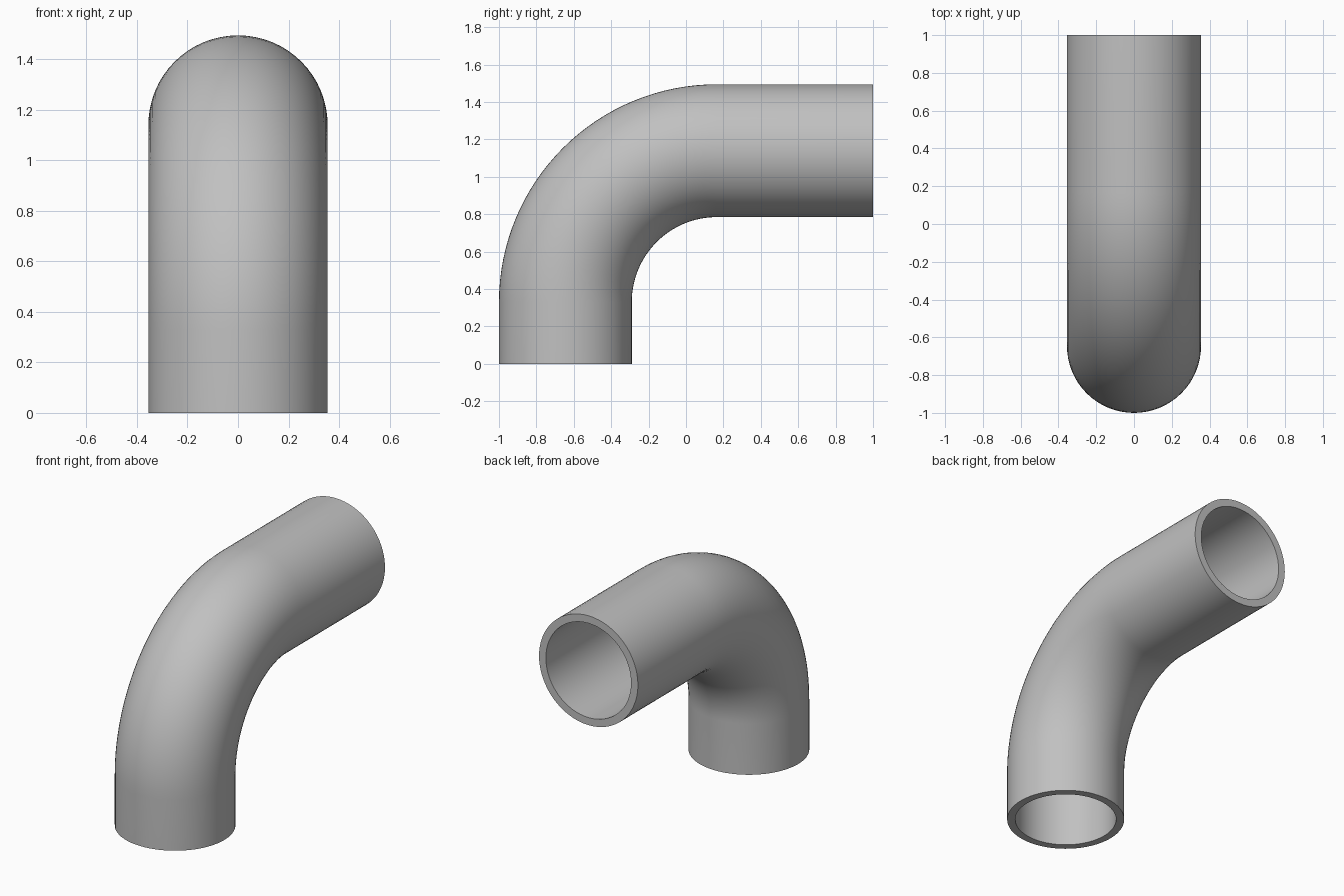
import bpy, bmesh
from math import sin, cos, pi, radians
from mathutils import Vector

cube = bpy.data.objects.get("Cube")
if cube:
    bpy.data.objects.remove(cube, do_unlink=True)

OUTER, INNER = 0.355, 0.306      # pipe radii
LEG_Y, ARM_Z = -0.645, 1.14      # centre lines of the two straight runs
BEND = 0.81                      # centre-line radius of the elbow
SIDES, STEPS = 64, 32

# Plain grey material
grey = bpy.data.materials.new("pipe grey")
grey.use_nodes = True
colour = (0.53, 0.53, 0.53, 1)
grey.diffuse_color = colour
grey.node_tree.nodes["Principled BSDF"].inputs["Base Color"].default_value = colour

# Path stations: centre point and bend angle (0 = upright, 90 degrees = level)
hub = Vector((0, LEG_Y + BEND, ARM_Z - BEND))
stations = [(Vector((0, LEG_Y, 0)), 0)]
for i in range(STEPS + 1):
    a = pi / 2 * i / STEPS
    stations.append((hub + BEND * Vector((0, -cos(a), sin(a))), a))
stations.append((Vector((0, 1, ARM_Z)), pi / 2))

bm = bmesh.new()


def ring(centre, angle, radius):
    """Circle of vertices square to the path."""
    across = Vector((0, -cos(angle), sin(angle)))
    side = Vector((1, 0, 0))
    turns = [2 * pi * k / SIDES for k in range(SIDES)]
    return [bm.verts.new(centre + radius * (cos(t) * side + sin(t) * across)) for t in turns]


# Outer wall forwards, inner wall backwards, joined by the end rims
loops = [ring(c, a, OUTER) for c, a in stations]
loops += [ring(c, a, INNER) for c, a in reversed(stations)]
for n, low in enumerate(loops):
    high = loops[(n + 1) % len(loops)]
    for k in range(SIDES):
        j = (k + 1) % SIDES
        bm.faces.new((low[k], low[j], high[j], high[k]))
bmesh.ops.recalc_face_normals(bm, faces=bm.faces)

# Elbow pipe object
mesh = bpy.data.meshes.new("elbow_pipe")
bm.to_mesh(mesh)
bm.free()
mesh.materials.append(grey)
pipe = bpy.data.objects.new("elbow_pipe", mesh)
bpy.context.collection.objects.link(pipe)
bpy.ops.object.select_all(action='DESELECT')
pipe.select_set(True)
bpy.context.view_layer.objects.active = pipe
bpy.ops.object.shade_smooth_by_angle(angle=radians(30))
